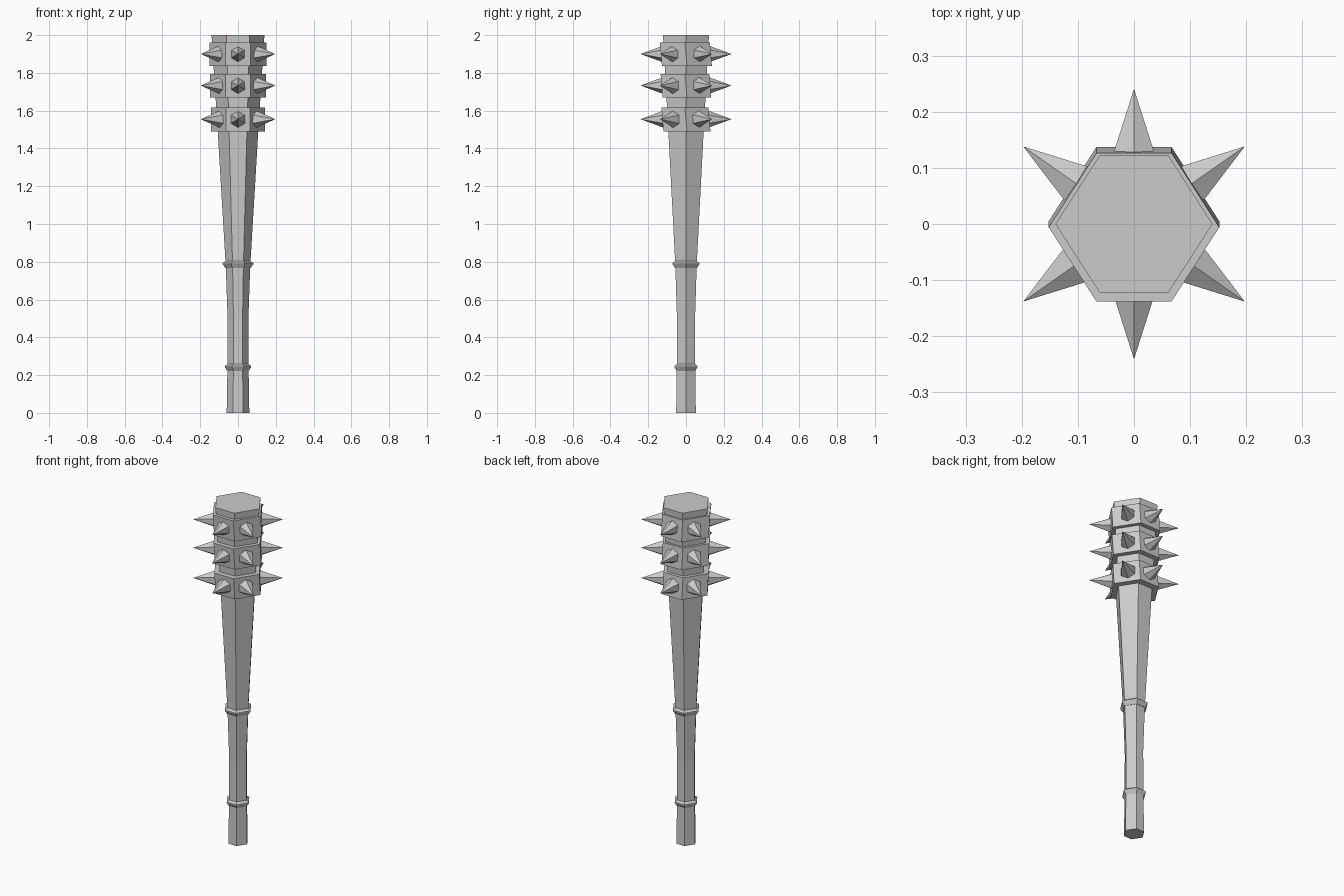
import bpy
import bmesh
from math import cos, sin, radians
from mathutils import Vector

default = bpy.data.objects.get("Cube")
if default:
    bpy.data.objects.remove(default, do_unlink=True)

# Single flat grey
GREY = (0.6, 0.6, 0.6, 1.0)
grey = bpy.data.materials.new("plain grey")
grey.use_nodes = True
grey.diffuse_color = GREY
grey.node_tree.nodes["Principled BSDF"].inputs["Base Color"].default_value = GREY


def finish(name, bm):
    bmesh.ops.recalc_face_normals(bm, faces=bm.faces)
    mesh = bpy.data.meshes.new(name)
    bm.to_mesh(mesh)
    bm.free()
    mesh.materials.append(grey)
    obj = bpy.data.objects.new(name, mesh)
    bpy.context.collection.objects.link(obj)
    return obj


def hexagon(r):
    """Slightly narrowed hexagon with corners on the x axis."""
    x, y = 0.44 * r, 0.87 * r
    return [(r, 0), (x, y), (-x, y), (-r, 0), (-x, -y), (x, -y)]


def hex_loft(name, profile):
    """Stack hexagons given as (radius, height, y shift) and cap the ends."""
    bm = bmesh.new()
    rings = [[bm.verts.new((x, y + shift, z)) for x, y in hexagon(r)]
             for r, z, shift in profile]
    for low, high in zip(rings, rings[1:]):
        for i in range(6):
            j = (i + 1) % 6
            bm.faces.new((low[i], low[j], high[j], high[i]))
    bm.faces.new(rings[0][::-1])
    bm.faces.new(rings[-1])
    return finish(name, bm)


def spike(name, angle, z):
    """Six-sided spike pointing outwards, with a ridge on top."""
    out = Vector((cos(angle), sin(angle), 0))
    side = Vector((-sin(angle), cos(angle), 0))
    up = Vector((0, 0, 1))
    centre = out * 0.105 + up * z
    bm = bmesh.new()
    base = [bm.verts.new(centre + 0.05 * (up * cos(a) + side * sin(a)))
            for a in (radians(60 * i) for i in range(6))]
    tip = bm.verts.new(out * 0.241 + up * z)
    for i in range(6):
        bm.faces.new((base[i], base[(i + 1) % 6], tip))
    bm.faces.new(base[::-1])
    return finish(name, bm)


# Tapered shaft from grip to head
hex_loft("shaft", [(0.06, 0, 0), (0.056, 0.24, 0), (0.055, 0.5, 0),
                   (0.065, 0.78, 0), (0.108, 1.5, 0), (0.14, 2.0, 0)])

# Raised rings around the grip
for name, z, r in (("lower_grip_ring", 0.24, 0.07), ("upper_grip_ring", 0.785, 0.081)):
    hex_loft(name, [(r - 0.014, z - 0.018, 0), (r, z + 0.002, 0),
                    (r, z + 0.008, 0), (r - 0.014, z + 0.018, 0)])

# Head bands, each leaning slightly forward, with six spikes
SPIKE_ANGLES = (35, 90, 145, 215, 270, 325)
for level, z, r in (("lower", 1.555, 0.143), ("middle", 1.733, 0.148), ("upper", 1.9, 0.152)):
    hex_loft(level + "_band", [(r, z - 0.064, 0.005), (r, z + 0.062, -0.006)])
    for i, angle in enumerate(SPIKE_ANGLES, 1):
        spike(f"{level}_spike_{i}", radians(angle), z)
